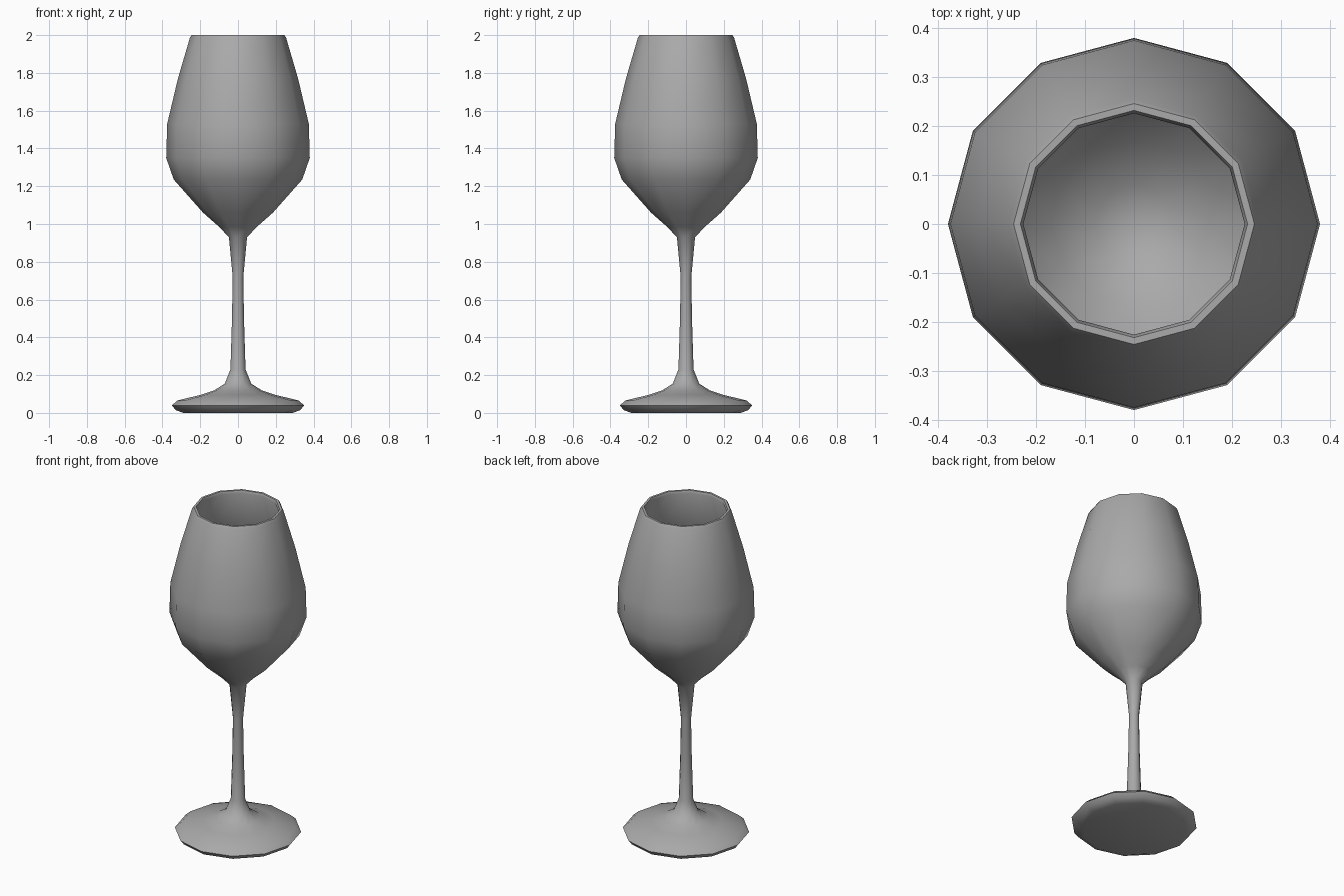
import bpy, bmesh
from math import cos, sin, tau, radians

SIDES = 12

cube = bpy.data.objects.get("Cube")
if cube:
    bpy.data.objects.remove(cube, do_unlink=True)

glass = bpy.data.materials.new("grey_glass")
glass.use_nodes = True
colour = (0.40, 0.40, 0.40, 1)
glass.diffuse_color = colour
glass.node_tree.nodes["Principled BSDF"].inputs["Base Color"].default_value = colour


def lathe(name, profile):
    """Revolve (radius, height) points round z; zero radius closes an end."""
    bm = bmesh.new()
    rings = []
    for r, z in profile:
        if r == 0:
            rings.append([bm.verts.new((0, 0, z))] * SIDES)
        else:
            rings.append([bm.verts.new((r * cos(tau * i / SIDES), r * sin(tau * i / SIDES), z))
                          for i in range(SIDES)])
    for a, b in zip(rings, rings[1:]):
        for i in range(SIDES):
            j = (i + 1) % SIDES
            corners = list(dict.fromkeys((a[i], a[j], b[j], b[i])))
            bm.faces.new(corners)
    bmesh.ops.recalc_face_normals(bm, faces=bm.faces)
    mesh = bpy.data.meshes.new(name)
    bm.to_mesh(mesh)
    bm.free()
    mesh.materials.append(glass)
    obj = bpy.data.objects.new(name, mesh)
    bpy.context.collection.objects.link(obj)
    bpy.ops.object.select_all(action='DESELECT')
    obj.select_set(True)
    bpy.context.view_layer.objects.active = obj
    bpy.ops.object.shade_smooth_by_angle(angle=radians(40))
    return obj


# Foot, stem, outer bowl, rim, then the inner bowl
foot = [(0, 0), (0.29, 0), (0.33, 0.015), (0.35, 0.04), (0.32, 0.066)]
stem = [(0.20, 0.095), (0.125, 0.12), (0.07, 0.155), (0.04, 0.23),
        (0.032, 0.49), (0.028, 0.72), (0.048, 0.93)]
bowl = [(0.10, 0.985), (0.185, 1.06), (0.34, 1.235), (0.38, 1.35),
        (0.375, 1.53), (0.318, 1.77), (0.255, 1.985)]
rim = [(0.246, 2.0), (0.232, 2.0), (0.226, 1.985)]
inside = [(0.292, 1.77), (0.35, 1.53), (0.355, 1.36), (0.315, 1.245),
          (0.17, 1.085), (0.08, 1.015), (0, 1.0)]
lathe("wine_glass", foot + stem + bowl + rim + inside)
